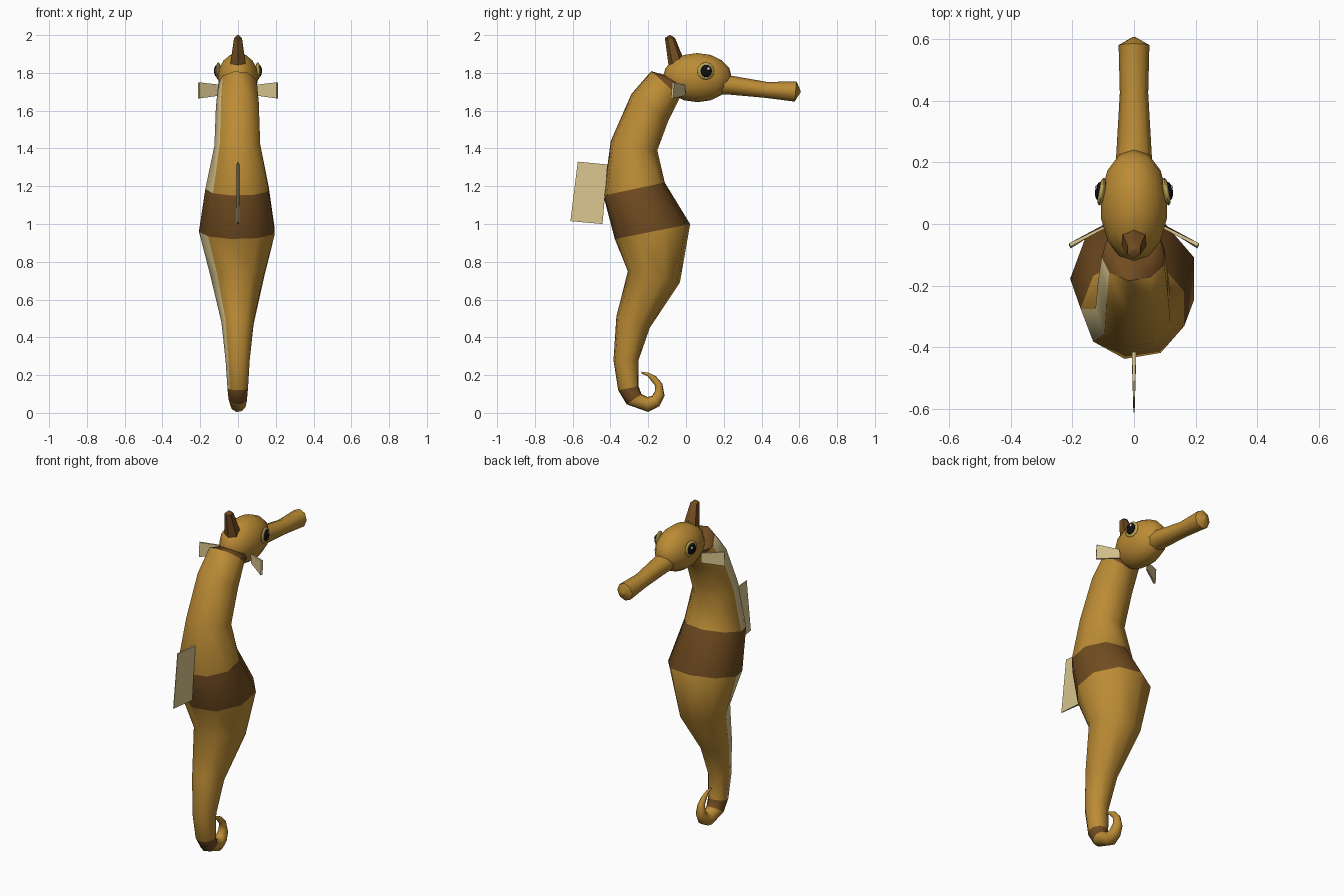
import bpy, bmesh, math
from mathutils import Vector, Matrix

if "Cube" in bpy.data.objects:
    bpy.data.objects.remove(bpy.data.objects["Cube"])


def material(name, rgb):
    m = bpy.data.materials.new(name)
    m.diffuse_color = (*rgb, 1)
    m.use_nodes = True
    m.node_tree.nodes["Principled BSDF"].inputs["Base Color"].default_value = m.diffuse_color
    return m


OCHRE = material("ochre", (0.50, 0.26, 0.035))
BROWN = material("brown", (0.165, 0.072, 0.015))
CREAM = material("cream", (0.70, 0.57, 0.28))
GOLD = material("gold", (0.50, 0.38, 0.09))
BLACK = material("black", (0.005, 0.005, 0.005))
WHITE = material("white", (0.9, 0.9, 0.9))


def finish(bm, name, mats, angle=55):
    bmesh.ops.recalc_face_normals(bm, faces=bm.faces)
    me = bpy.data.meshes.new(name)
    bm.to_mesh(me)
    bm.free()
    ob = bpy.data.objects.new(name, me)
    bpy.context.collection.objects.link(ob)
    for m in mats:
        me.materials.append(m)
    bpy.ops.object.select_all(action='DESELECT')
    ob.select_set(True)
    bpy.context.view_layer.objects.active = ob
    if angle:
        bpy.ops.object.shade_smooth_by_angle(angle=math.radians(angle))
    return ob


def tube(name, rings, sides, mats, rule=None, start=180, angle=55):
    """Loft rings given as (back y, back z, front y, front z, half width)."""
    bm = bmesh.new()
    loops = []
    for by, bz, fy, fz, rx in rings:
        c = Vector((0, (by + fy) / 2, (bz + fz) / 2))
        d = Vector((0, (fy - by) / 2, (fz - bz) / 2))
        loop = []
        for j in range(sides):
            a = math.radians(start + 360 * j / sides)
            loop.append(bm.verts.new(c + Vector((rx * math.cos(a), 0, 0)) + d * math.sin(a)))
        loops.append(loop)
    for i in range(len(loops) - 1):
        for j in range(sides):
            k = (j + 1) % sides
            f = bm.faces.new((loops[i][j], loops[i][k], loops[i + 1][k], loops[i + 1][j]))
            f.material_index = rule(i, j) if rule else 0
    bm.faces.new(loops[0])
    bm.faces.new(loops[-1])
    return finish(bm, name, mats, angle)


def ball(name, loc, size, mat, u=12, v=8, turn=0):
    bm = bmesh.new()
    bmesh.ops.create_uvsphere(bm, u_segments=u, v_segments=v, radius=1)
    mtx = Matrix.Translation(loc) @ Matrix.Rotation(turn, 4, 'Z') @ Matrix.Diagonal((*size, 1))
    bmesh.ops.transform(bm, matrix=mtx, verts=bm.verts)
    return finish(bm, name, [mat])


def plate(name, corners, normal, inner, outer, mat):
    """Thin fin; the first two corners are the root edge."""
    bm = bmesh.new()
    n = Vector(normal).normalized()
    sides = []
    for s in (-1, 1):
        sides.append([bm.verts.new(Vector(c) + n * s * (inner if i < 2 else outer))
                      for i, c in enumerate(corners)])
        bm.faces.new(sides[-1])
    for i in range(4):
        k = (i + 1) % 4
        bm.faces.new((sides[0][i], sides[0][k], sides[1][k], sides[1][i]))
    return finish(bm, name, [mat], 0)


# body and curled tail, nine sided
BODY = [
    (-.08, 1.78, .00, 1.69, .085),
    (-.185, 1.81, -.03, 1.67, .105),
    (-.29, 1.69, -.09, 1.55, .117),
    (-.40, 1.44, -.15, 1.39, .125),
    (-.44, 1.15, -.11, 1.22, .173),
    (-.38, .92, .025, 1.0, .207),
    (-.31, .75, -.03, .69, .145),
    (-.37, .51, -.19, .45, .088),
    (-.385, .28, -.25, .28, .066),
    (-.36, .12, -.25, .14, .056),
    (-.315, .045, -.235, .10, .050),
    (-.20, .004, -.205, .085, .042),
    (-.14, .035, -.18, .09, .034),
    (-.113, .09, -.165, .115, .027),
    (-.125, .155, -.165, .145, .020),
    (-.16, .195, -.185, .17, .014),
    (-.20, .213, -.205, .195, .009),
    (-.235, .218, -.235, .208, .004),
]


def body_colour(i, j):
    if i in (0, 4, 9):                # brown bands: collar, belly, tail
        return 1
    return 2 if j == 0 and i < 9 else 0   # pale stripe down one flank


tube("body", BODY, 9, [OCHRE, BROWN, CREAM], body_colour)

# head and snout
ball("head", (0, .06, 1.775), (.11, .183, .13), OCHRE, 14, 8)
tube("snout", [
    (.17, 1.685, .19, 1.795, .060),
    (.23, 1.685, .24, 1.785, .057),
    (.42, 1.668, .43, 1.752, .046),
    (.575, 1.648, .585, 1.755, .050),
    (.605, 1.695, .607, 1.705, .005),
], 8, [OCHRE], start=0)

# crest on top of the head
tube("crest", [
    (-.09, 1.82, .005, 1.83, .050),
    (-.112, 1.985, -.058, 1.985, .024),
    (-.088, 2.0, -.082, 2.0, .004),
], 6, [BROWN], start=30, angle=40)

# eyes and side fins, mirrored
for s, side in ((-1, "left"), (1, "right")):
    turn = s * math.radians(10)
    ball(side + "_eye_rim", (s * .105, .105, 1.81), (.012, .046, .046), GOLD, 12, 8, turn)
    ball(side + "_pupil", (s * .112, .107, 1.81), (.014, .031, .033), BLACK, 12, 8, turn)
    ball(side + "_eye_glint", (s * .122, .118, 1.822), (.004, .008, .008), WHITE, 8, 6)
    plate(side + "_side_fin",
          [(s * .095, -.005, 1.68), (s * .095, -.01, 1.737),
           (s * .208, -.068, 1.75), (s * .208, -.074, 1.665)],
          (s * .5, .87, 0), .004, .006, CREAM)

# back fin
plate("back_fin",
      [(0, -.442, 1.0), (0, -.415, 1.315), (0, -.573, 1.33), (0, -.612, 1.015)],
      (1, 0, 0), .007, .002, CREAM)
